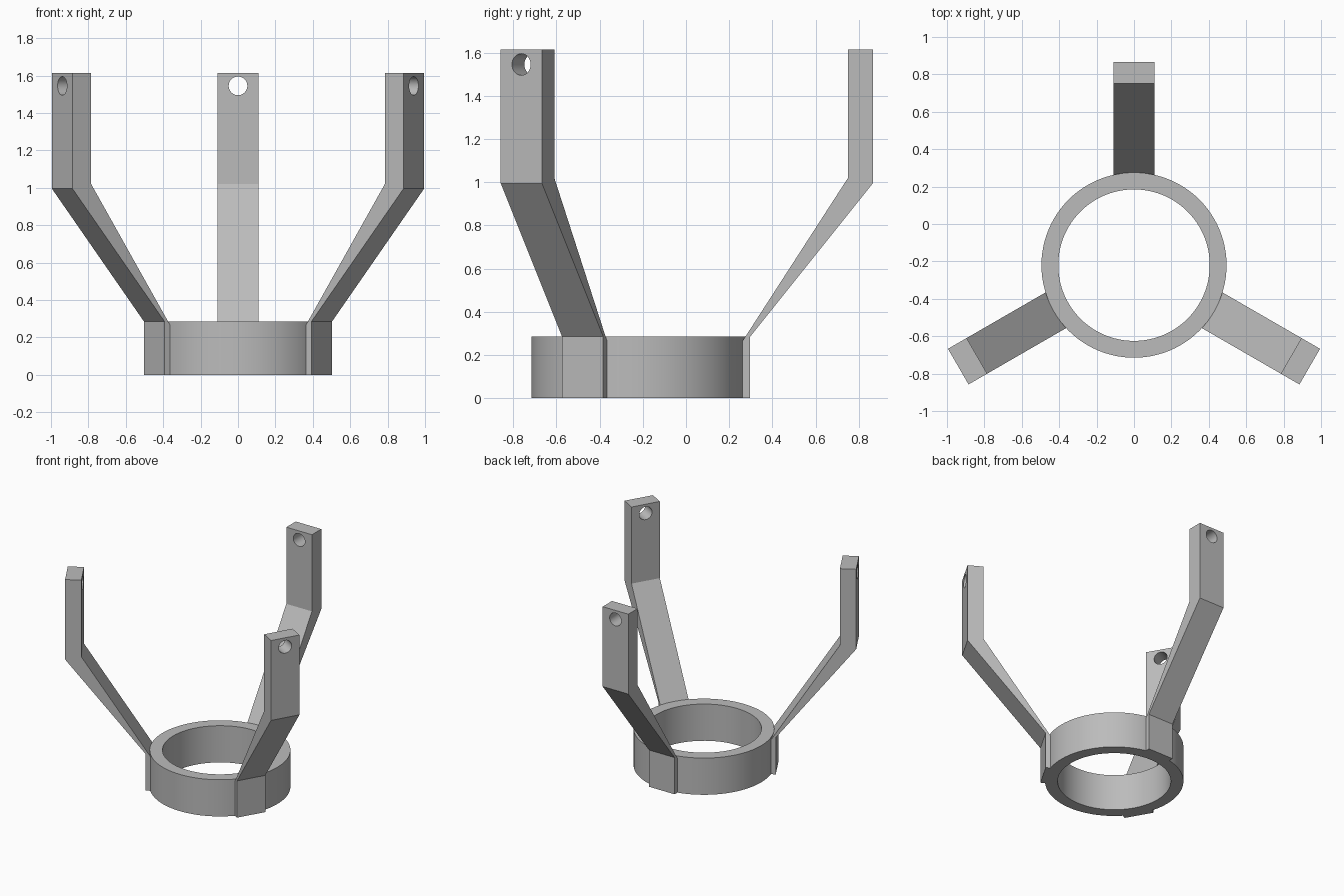
import bpy, bmesh, math
from mathutils import Matrix, Vector

default = bpy.data.objects.get("Cube")
if default:
    bpy.data.objects.remove(default, do_unlink=True)

CENTRE = Vector((0, -0.22, 0))
RING_OUT, RING_IN, RING_H = 0.495, 0.405, 0.285
ARM_W, TOP = 0.22, 1.615

grey = bpy.data.materials.new("plain grey")
grey.use_nodes = True
colour = (0.5, 0.5, 0.5, 1)
grey.diffuse_color = colour
grey.node_tree.nodes["Principled BSDF"].inputs["Base Color"].default_value = colour


def make_object(name, bm):
    bmesh.ops.recalc_face_normals(bm, faces=bm.faces)
    mesh = bpy.data.meshes.new(name)
    bm.to_mesh(mesh)
    bm.free()
    mesh.materials.append(grey)
    obj = bpy.data.objects.new(name, mesh)
    bpy.context.collection.objects.link(obj)
    return obj


def cylinder(name, radius, depth, matrix, sides):
    bm = bmesh.new()
    bmesh.ops.create_cone(bm, cap_ends=True, segments=sides, radius1=radius,
                          radius2=radius, depth=depth, matrix=matrix)
    return make_object(name, bm)


def cut(obj, cutter):
    mod = obj.modifiers.new("cut", 'BOOLEAN')
    mod.operation = 'DIFFERENCE'
    mod.solver = 'EXACT'
    mod.object = cutter
    bpy.context.view_layer.objects.active = obj
    bpy.ops.object.modifier_apply(modifier=mod.name)
    bpy.data.objects.remove(cutter, do_unlink=True)


def shade(obj):
    bpy.ops.object.select_all(action='DESELECT')
    obj.select_set(True)
    bpy.context.view_layer.objects.active = obj
    bpy.ops.object.shade_smooth_by_angle(angle=math.radians(30))


# Base ring: a rectangular section spun around the vertical axis
bm = bmesh.new()
section = [(RING_IN, 0), (RING_OUT, 0), (RING_OUT, RING_H), (RING_IN, RING_H)]
verts = [bm.verts.new((r, 0, z)) for r, z in section]
edges = [bm.edges.new((verts[i], verts[(i + 1) % 4])) for i in range(4)]
bmesh.ops.spin(bm, geom=verts + edges, axis=(0, 0, 1), cent=(0, 0, 0),
               angle=math.tau, steps=96, use_duplicate=False)
bmesh.ops.remove_doubles(bm, verts=bm.verts, dist=0.0001)
bmesh.ops.translate(bm, verts=bm.verts, vec=CENTRE)
shade(make_object("base_ring", bm))

# Arm side profile as (distance from ring axis, height)
profile = [(0.46, 0), (0.517, 0), (0.517, RING_H), (1.085, 0.995), (1.085, TOP),
           (0.97, TOP), (0.97, 1.02), (RING_OUT, RING_H), (0.46, 0.231)]

# Three bent arms, each trimmed to the ring and drilled near its tip
for name, degrees in (("back_arm", 90), ("right_arm", 210), ("left_arm", 330)):
    place = Matrix.Translation(CENTRE) @ Matrix.Rotation(math.radians(degrees), 4, 'Z')
    bm = bmesh.new()
    side = bm.faces.new([bm.verts.new((r, -ARM_W / 2, z)) for r, z in profile])
    grown = bmesh.ops.extrude_face_region(bm, geom=[side])["geom"]
    bmesh.ops.translate(bm, vec=(0, ARM_W, 0),
                        verts=[g for g in grown if isinstance(g, bmesh.types.BMVert)])
    bmesh.ops.transform(bm, matrix=place, verts=bm.verts)
    arm = make_object(name, bm)
    cut(arm, cylinder("trim_cutter", RING_OUT - 0.002, 1, Matrix.Translation(CENTRE), 96))
    hole = place @ Matrix.Translation((1.03, 0, 1.545)) @ Matrix.Rotation(math.pi / 2, 4, 'Y')
    cut(arm, cylinder("hole_cutter", 0.05, 0.4, hole, 32))
    shade(arm)
